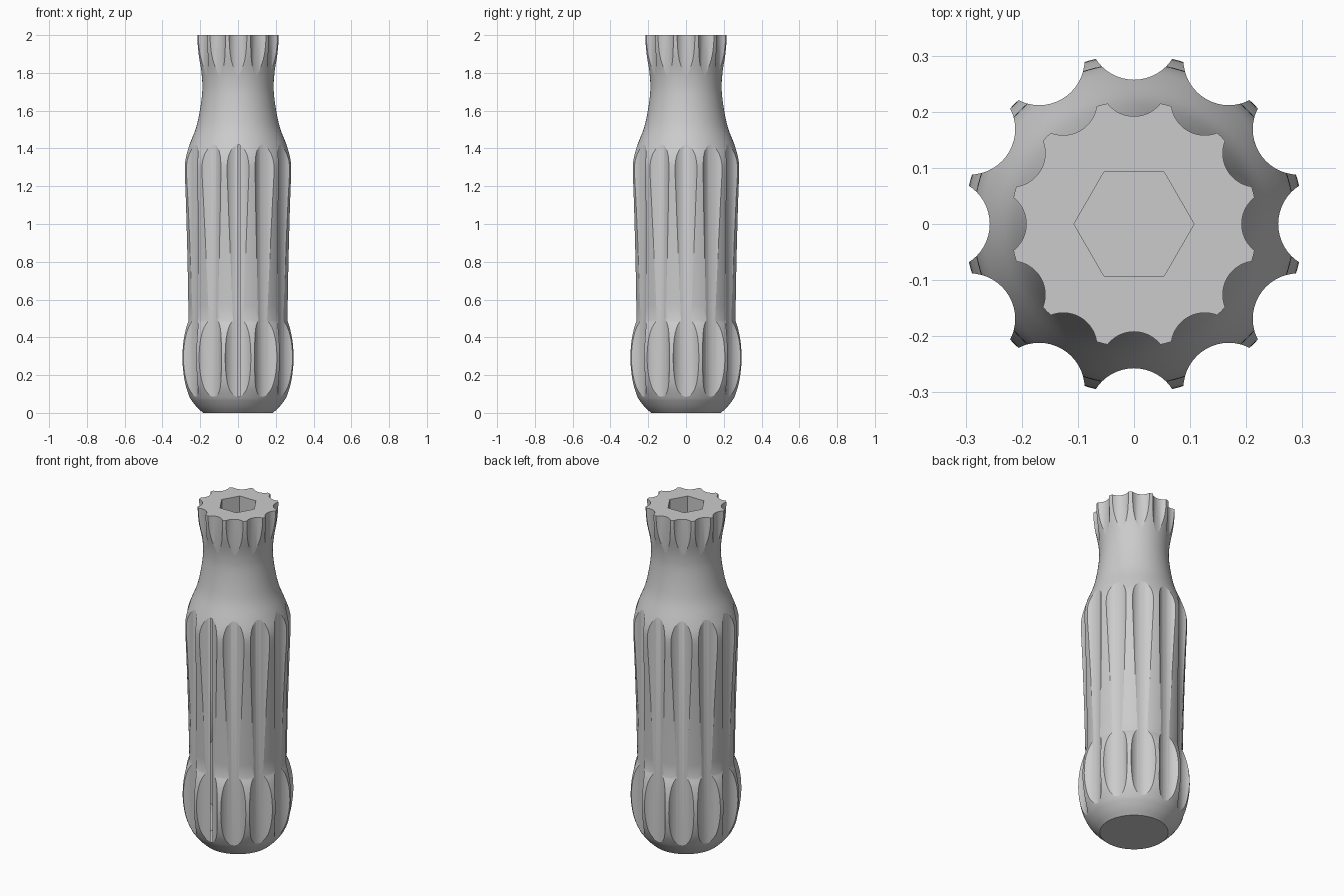
import bpy
import bmesh
import math
from mathutils import Vector, Matrix

if "Cube" in bpy.data.objects:
    bpy.data.objects.remove(bpy.data.objects["Cube"], do_unlink=True)

SEGMENTS = 120
FLUTES = 12

grey = bpy.data.materials.new("plain grey")
grey.use_nodes = True
colour = (0.6, 0.6, 0.6, 1)
grey.diffuse_color = colour
grey.node_tree.nodes["Principled BSDF"].inputs["Base Color"].default_value = colour


def smooth_path(points, steps=4):
    """Catmull-Rom interpolation through (radius, height) points."""
    p = [Vector(q) for q in points]
    p = [2 * p[0] - p[1]] + p + [2 * p[-1] - p[-2]]
    path = []
    for a, b, c, d in zip(p, p[1:], p[2:], p[3:]):
        for i in range(steps):
            t = i / steps
            path.append(0.5 * (2 * b + (c - a) * t
                               + (2 * a - 5 * b + 4 * c - d) * t ** 2
                               + (3 * b - a - 3 * c + d) * t ** 3))
    return path + [p[-2]]


def make_object(name, bm):
    bmesh.ops.recalc_face_normals(bm, faces=bm.faces)
    mesh = bpy.data.meshes.new(name)
    bm.to_mesh(mesh)
    bm.free()
    mesh.materials.append(grey)
    obj = bpy.data.objects.new(name, mesh)
    bpy.context.collection.objects.link(obj)
    return obj


def lathe(name, path):
    bm = bmesh.new()
    rings = []
    for r, z in path:
        rings.append([bm.verts.new((r * math.cos(a), r * math.sin(a), z))
                      for a in (math.tau * i / SEGMENTS for i in range(SEGMENTS))])
    for low, high in zip(rings, rings[1:]):
        for i in range(SEGMENTS):
            j = (i + 1) % SEGMENTS
            bm.faces.new((low[i], low[j], high[j], high[i]))
    bm.faces.new(rings[0])
    bm.faces.new(rings[-1])
    return make_object(name, bm)


def add_column(bm, centre, radius, bottom, top, sides):
    """Vertical prism standing at the given centre."""
    place = Matrix.Translation((centre.x, centre.y, (bottom + top) / 2))
    bmesh.ops.create_cone(bm, cap_ends=True, segments=sides, radius1=radius,
                          radius2=radius, depth=top - bottom, matrix=place)


# Turned handle: rounded pommel, tapered grip, shoulder, neck and flared collar
pommel = [(0.185, 0), (0.215, 0.028), (0.24, 0.058), (0.257, 0.085),
          (0.282, 0.145), (0.297, 0.22), (0.302, 0.29), (0.297, 0.37),
          (0.282, 0.44), (0.263, 0.49)]
grip = [(0.263, 0.49), (0.27, 0.8), (0.28, 1.1), (0.287, 1.28), (0.281, 1.35),
        (0.257, 1.42), (0.222, 1.51), (0.202, 1.6), (0.19, 1.69),
        (0.189, 1.75), (0.195, 1.81), (0.211, 1.89), (0.218, 1.95), (0.22, 2)]
handle = lathe("handle", smooth_path(pommel) + smooth_path(grip)[1:])

# Cutters: long grip flutes, short collar flutes and a hexagonal socket
bm = bmesh.new()
for i in range(FLUTES):
    angle = math.tau * i / FLUTES
    out = Vector((math.cos(angle), math.sin(angle), 0))
    add_column(bm, out * 0.338, 0.081, -0.1, 1.6, 48)
    add_column(bm, out * 0.252, 0.06, 1.72, 2.1, 48)
add_column(bm, Vector((0, 0, 0)), 0.107, 1.6, 2.1, 6)
# Turn the socket so two corners lie on the x axis
socket = [v for v in bm.verts if v.co.xy.length < 0.12]
corner = socket[0].co
bmesh.ops.rotate(bm, verts=socket, cent=(0, 0, 0),
                 matrix=Matrix.Rotation(-math.atan2(corner.y, corner.x), 3, "Z"))
cutter = make_object("flute_cutter", bm)
cutter.hide_render = True

cut = handle.modifiers.new("flutes", "BOOLEAN")
cut.operation = "DIFFERENCE"
cut.solver = "EXACT"
cut.object = cutter

bpy.ops.object.select_all(action="DESELECT")
handle.select_set(True)
bpy.context.view_layer.objects.active = handle
bpy.ops.object.modifier_apply(modifier=cut.name)
bpy.data.objects.remove(cutter, do_unlink=True)
bpy.ops.object.shade_smooth_by_angle(angle=math.radians(25))
